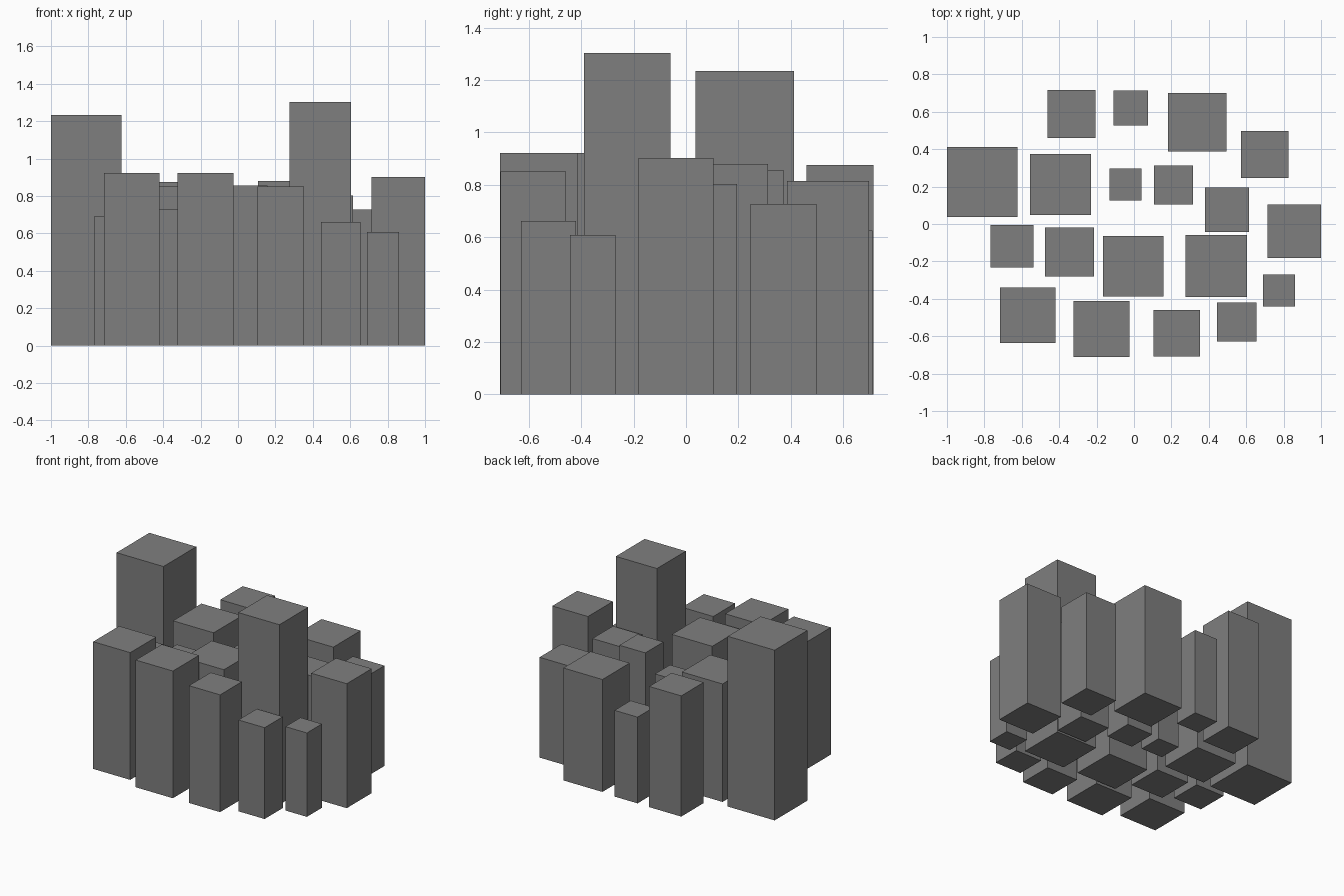
import bpy

cube = bpy.data.objects.get("Cube")
if cube:
    bpy.data.objects.remove(cube, do_unlink=True)

# Single flat grey for every tower
grey = bpy.data.materials.new("concrete_grey")
grey.use_nodes = True
colour = (0.212, 0.212, 0.212, 1)
grey.diffuse_color = colour
grey.node_tree.nodes["Principled BSDF"].inputs["Base Color"].default_value = colour


def tower(name, x, y, width, height):
    """Square block standing on the ground, centred at x, y."""
    bpy.ops.mesh.primitive_cube_add(size=1, location=(x, y, height / 2))
    block = bpy.context.object
    block.name = name
    block.scale = (width, width, height)
    bpy.ops.object.transform_apply(location=False, rotation=False, scale=True)
    block.data.materials.append(grey)


# Rows of towers from back to front: x, y, width, height
rows = {
    "back_tower": [(-.335, .588, .257, .875), (-.018, .62, .185, .625),
                   (.337, .543, .313, .815), (.699, .372, .253, .727)],
    "rear_middle_tower": [(-.812, .225, .376, 1.234), (-.392, .211, .326, .855),
                          (-.046, .212, .172, .74), (.211, .209, .208, .88),
                          (.497, .076, .236, .803)],
    "front_middle_tower": [(-.653, -.119, .229, .693), (-.346, -.15, .262, .73),
                           (-.004, -.225, .324, .857), (.44, -.225, .33, 1.304),
                           (.856, -.038, .286, .902)],
    "front_tower": [(-.567, -.488, .297, .922), (-.174, -.561, .298, .922),
                    (.228, -.584, .25, .85), (.549, -.524, .21, .662),
                    (.776, -.356, .172, .608)],
}
for row, towers in rows.items():
    for number, spec in enumerate(towers, 1):
        tower(f"{row}_{number}", *spec)
